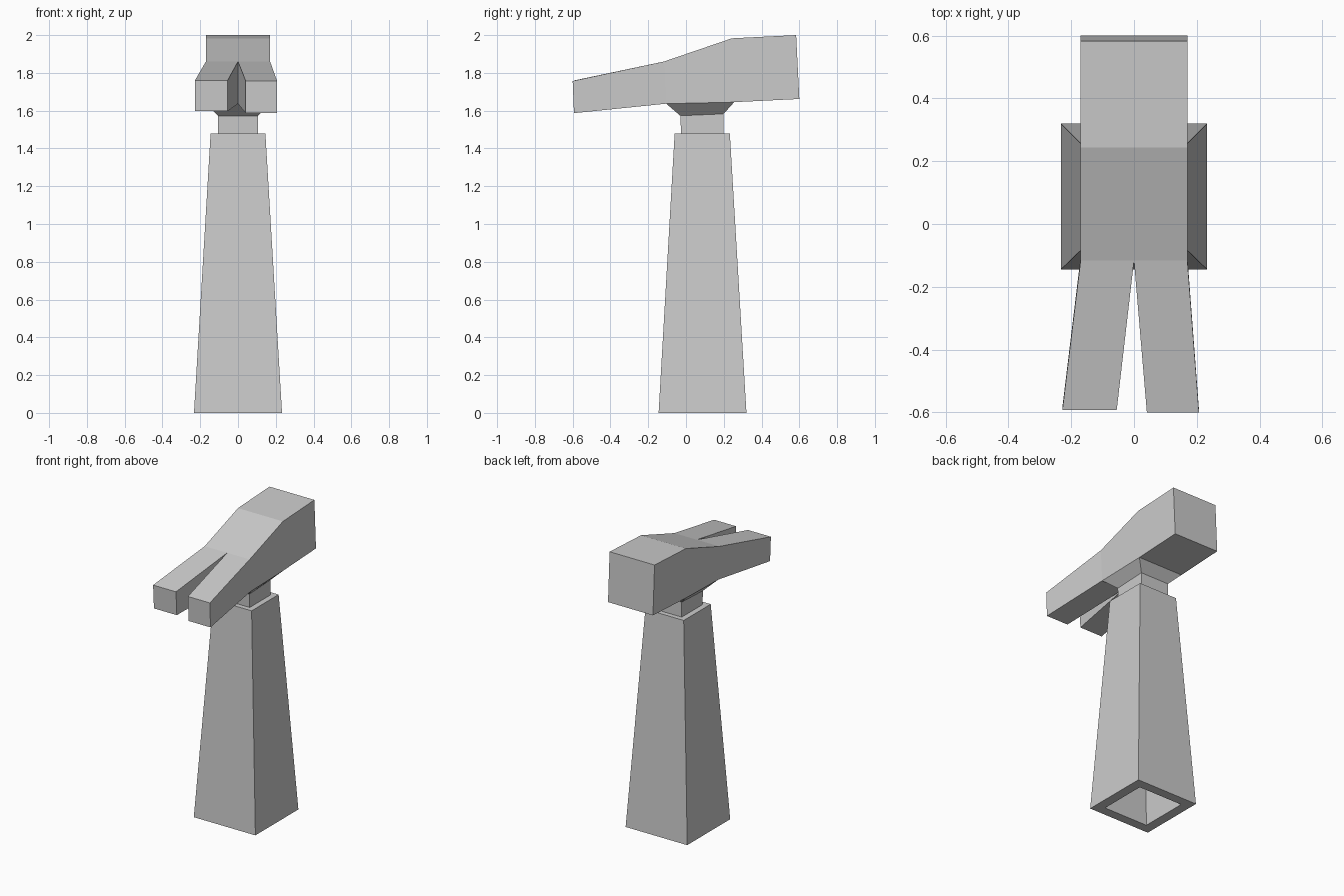
import bpy, bmesh

if "Cube" in bpy.data.objects:
    bpy.data.objects.remove(bpy.data.objects["Cube"])


def loft(name, rings, cap_start=True, cap_end=True):
    """Skin a chain of four-point rings with flat quads."""
    bm = bmesh.new()
    loops = [[bm.verts.new(p) for p in ring] for ring in rings]
    for a, b in zip(loops, loops[1:]):
        for i in range(4):
            j = (i + 1) % 4
            bm.faces.new((a[i], a[j], b[j], b[i]))
    if cap_start:
        bm.faces.new(loops[0][::-1])
    if cap_end:
        bm.faces.new(loops[-1])
    bmesh.ops.recalc_face_normals(bm, faces=bm.faces[:])
    mesh = bpy.data.meshes.new(name)
    bm.to_mesh(mesh)
    bm.free()
    obj = bpy.data.objects.new(name, mesh)
    bpy.context.collection.objects.link(obj)
    return obj


def level(half, y0, y1, z0, z1=None):
    """Horizontal rectangle, optionally tilted from z0 at y0 to z1 at y1."""
    z1 = z0 if z1 is None else z1
    return [(-half, y0, z0), (half, y0, z0), (half, y1, z1), (-half, y1, z1)]


def section(x0, x1, bottom, top):
    """Upright rectangle across the head; bottom and top are (y, z)."""
    return [(x0, *bottom), (x1, *bottom), (x1, *top), (x0, *top)]


# Tapered handle, hollow from below
loft("handle", [
    level(0.105, -0.02, 0.19, 1.48),
    level(0.167, -0.08, 0.255, 0.0),
    level(0.233, -0.145, 0.32, 0.0),
    level(0.145, -0.06, 0.232, 1.48),
    level(0.107, -0.026, 0.199, 1.48),
], cap_end=False)

# Neck flaring into the underside of the head
loft("neck", [
    level(0.107, -0.026, 0.199, 1.48),
    level(0.107, -0.03, 0.199, 1.573, 1.583),
    level(0.17, -0.105, 0.255, 1.637, 1.645),
], cap_start=False, cap_end=False)

# Head block
root_bottom, root_top = (-0.105, 1.637), (-0.117, 1.86)
loft("head", [
    section(-0.17, 0.17, root_bottom, root_top),
    section(-0.17, 0.17, (0.255, 1.645), (0.243, 1.983)),
    section(-0.17, 0.17, (0.60, 1.662), (0.583, 2.0)),
], cap_start=False)

# Two claws spreading from the head, slightly uneven
claws = [
    ("claw_left", -0.17, 0.0, -0.228, -0.055, (-0.583, 1.597), (-0.592, 1.76)),
    ("claw_right", 0.0, 0.17, 0.041, 0.207, (-0.593, 1.587), (-0.60, 1.757)),
]
for name, r0, r1, t0, t1, tip_bottom, tip_top in claws:
    loft(name, [
        section(r0, r1, root_bottom, root_top),
        section(t0, t1, tip_bottom, tip_top),
    ], cap_start=False)
